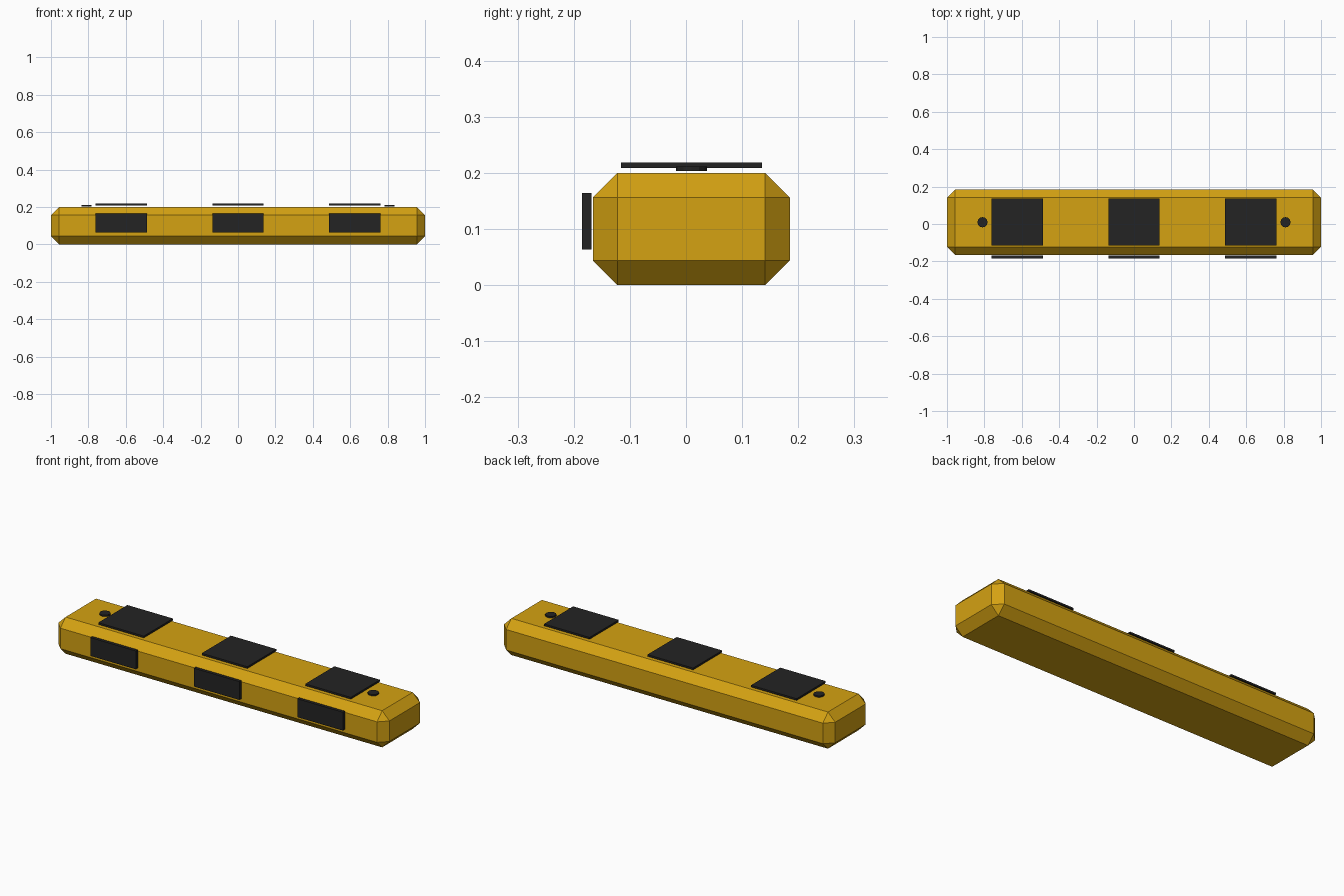
import bpy, bmesh
from mathutils import Matrix, Vector

if "Cube" in bpy.data.objects:
    bpy.data.objects.remove(bpy.data.objects["Cube"])


def material(name, color):
    m = bpy.data.materials.new(name)
    m.diffuse_color = (*color, 1)
    m.use_nodes = True
    m.node_tree.nodes["Principled BSDF"].inputs["Base Color"].default_value = m.diffuse_color
    return m


yellow = material("amber yellow", (0.66, 0.36, 0.006))
black = material("dark charcoal", (0.017, 0.017, 0.017))


def finish(name, bm, mat):
    mesh = bpy.data.meshes.new(name)
    bm.to_mesh(mesh)
    bm.free()
    mesh.materials.append(mat)
    ob = bpy.data.objects.new(name, mesh)
    bpy.context.collection.objects.link(ob)
    return ob


def box(name, lo, hi, mat, bevel=0):
    lo, hi = Vector(lo), Vector(hi)
    bm = bmesh.new()
    bmesh.ops.create_cube(bm, size=1, matrix=Matrix.Translation((lo + hi) / 2)
                          @ Matrix.Diagonal((*(hi - lo), 1)))
    if bevel:
        bmesh.ops.bevel(bm, geom=bm.edges[:], offset=bevel, offset_type='OFFSET',
                        segments=1, affect='EDGES')
    return finish(name, bm, mat)


# Chamfered bar
box("bar_body", (-1, -0.166, 0), (1, 0.185, 0.2), yellow, 0.044)

# Three stations, each with a top plate and a front plate
for i, x in enumerate((-0.625, 0, 0.625), 1):
    box(f"top_plate_{i}", (x - 0.1375, -0.116, 0.209), (x + 0.1375, 0.135, 0.219), black)
    box(f"front_plate_{i}", (x - 0.1375, -0.185, 0.064), (x + 0.1375, -0.168, 0.164), black)

# Small round bolt at each end
for side, x in (("left", -0.81), ("right", 0.81)):
    bm = bmesh.new()
    bmesh.ops.create_cone(bm, cap_ends=True, segments=12, radius1=0.0275, radius2=0.0275,
                          depth=0.008, matrix=Matrix.Translation((x, 0.0095, 0.2075)))
    finish(f"{side}_bolt", bm, black)
